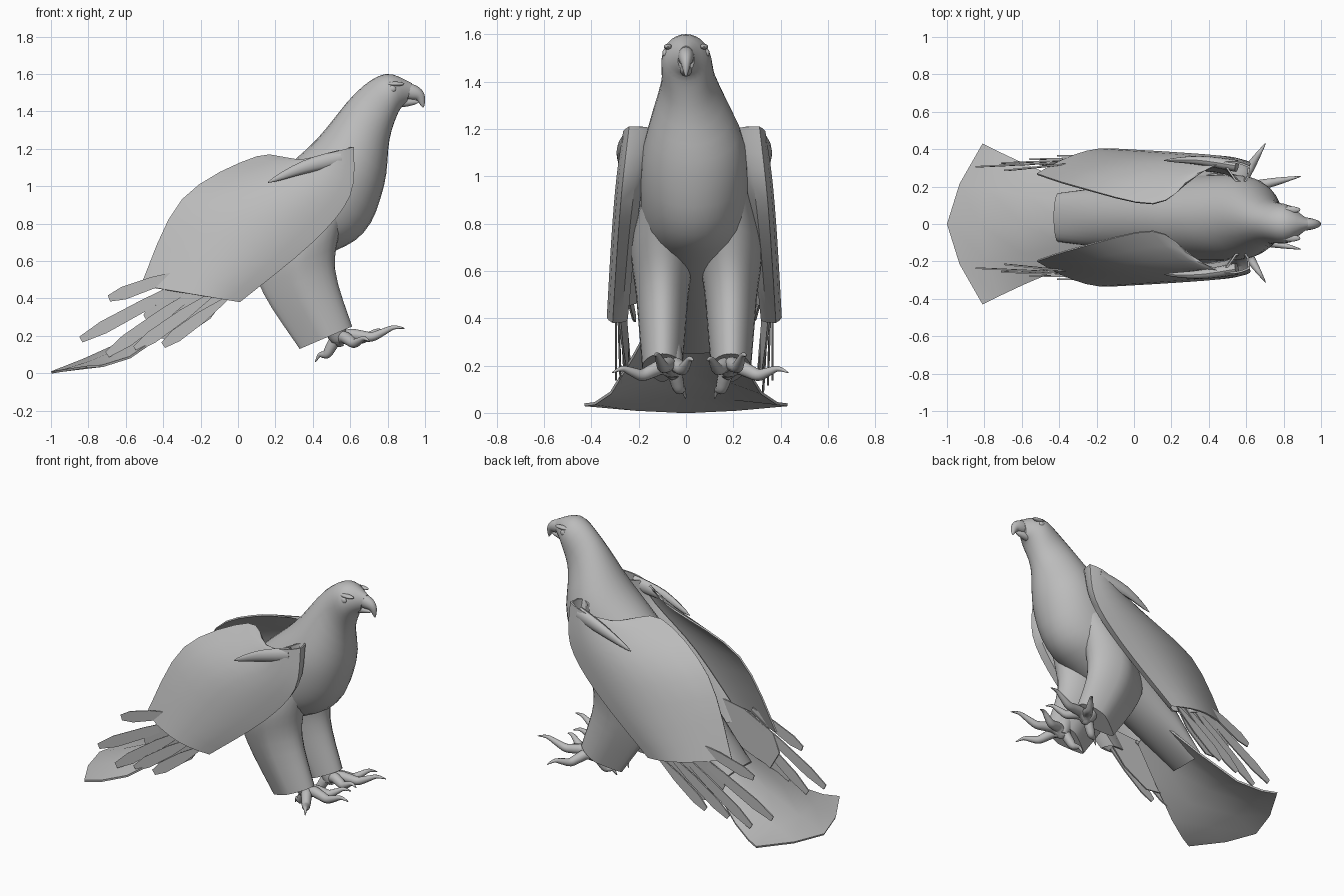
import bpy, bmesh
from math import sin, cos, pi, tau, radians
from mathutils import Vector

cube = bpy.data.objects.get("Cube")
if cube:
    bpy.data.objects.remove(cube)

grey = bpy.data.materials.new("plain grey")
colour = (0.5, 0.5, 0.5, 1)
grey.use_nodes = True
grey.diffuse_color = colour
grey.node_tree.nodes["Principled BSDF"].inputs["Base Color"].default_value = colour
parts = []


def resample(points, steps):
    """Smooth a list of equal-length points with a Catmull-Rom spline."""
    points = [Vector(point) for point in points]
    last = len(points) - 1
    smooth = []
    for i in range(last):
        start, end = points[i], points[i + 1]
        leave = (end - points[max(i - 1, 0)]) / 2
        arrive = (points[min(i + 2, last)] - start) / 2
        for k in range(steps):
            t = k / steps
            ease = t * t * (3 - 2 * t)
            smooth.append(start.lerp(end, ease) + leave * t * (1 - t) ** 2
                          - arrive * t * t * (1 - t))
    return smooth + [points[last]]


def build(name, rows, closed=False, thickness=0, twin=None):
    """Skin rows of points; twin is the sum of a point's y and its mirrored y."""
    bm = bmesh.new()
    grid = []
    for row in rows:
        grid.append([bm.verts.new((x, y if twin is None else twin - y, z)) for x, y, z in row])
    for row, following in zip(grid, grid[1:]):
        for j in range(len(row) if closed else len(row) - 1):
            k = (j + 1) % len(row)
            bm.faces.new((row[j], row[k], following[k], following[j]))
    if closed:
        bm.faces.new(grid[0])
        bm.faces.new(grid[-1])
    bmesh.ops.recalc_face_normals(bm, faces=bm.faces)
    if thickness:
        bmesh.ops.solidify(bm, geom=bm.faces[:], thickness=thickness)
    mesh = bpy.data.meshes.new(name)
    bm.to_mesh(mesh)
    bm.free()
    mesh.materials.append(grey)
    part = bpy.data.objects.new(name, mesh)
    bpy.context.collection.objects.link(part)
    parts.append(part)


def loft(name, sections, centre_y, taper=0, twin=None, sides=28):
    """Oval rings, each given as back x, back z, front x, front z, half width."""
    rows = []
    for back_x, back_z, front_x, front_z, width in resample(sections, 4):
        middle = Vector((back_x + front_x, 0, back_z + front_z)) / 2
        reach = Vector((back_x - front_x, 0, back_z - front_z)) / 2
        middle.y = centre_y(middle.z)
        row = []
        for i in range(sides):
            angle = tau * i / sides
            narrow = 1 - taper * max(cos(angle), 0)
            row.append(middle + reach * cos(angle) + Vector((0, width * narrow * sin(angle), 0)))
        rows.append(row)
    build(name, rows, closed=True, twin=twin)


def horn(name, path, radius, flat=1, twin=None, sides=12):
    """Round limb along a path, narrowing to a point."""
    path = resample(path, 4)
    last = len(path) - 1
    rows = []
    for i, point in enumerate(path):
        along = (path[min(i + 1, last)] - path[max(i - 1, 0)]).normalized()
        across = along.cross(Vector((0, 0, 1))).normalized()
        up = across.cross(along)
        size = radius * (1 - 0.95 * (i / last) ** 2)
        rows.append([point + size * (across * flat * cos(a) + up * sin(a))
                     for a in (tau * k / sides for k in range(sides))])
    build(name, rows, closed=True, twin=twin)


def ball(name, place, size):
    bpy.ops.mesh.primitive_uv_sphere_add(segments=16, ring_count=10, location=place)
    part = bpy.context.object
    part.name = name
    part.scale = size
    part.data.materials.append(grey)
    parts.append(part)


def feather(name, base, tip, width, twin):
    """Flat blade in the plane of the wing, with a blunt tip."""
    base, tip = Vector(base), Vector(tip)
    along = tip - base
    side = along.cross(Vector((0, 1, 0))).normalized() * width
    rows = []
    for reach, spread in ((0, 0.3), (0.4, 0.9), (0.8, 1), (1, 0.5)):
        rows.append([base + along * reach + side * spread * k for k in (-1, 0, 1)])
    build(name, rows, thickness=0.008, twin=twin)


# Head, neck and trunk in one skin; the trunk sits slightly to the left of the head
loft("body", [(0.93, 1.55, 0.9, 1.44, 0.035), (0.79, 1.6, 0.86, 1.4, 0.1),
              (0.63, 1.5, 0.81, 1.25, 0.12), (0.42, 1.25, 0.78, 1, 0.215),
              (0.2, 1.05, 0.67, 0.75, 0.23), (0, 0.85, 0.4, 0.6, 0.21),
              (-0.43, 0.31, -0.38, 0.25, 0.13)],
     centre_y=lambda z: 0.035 * min(max(1.5 - z, 0) * 3, 1))

# Hooked beak
horn("upper_beak", [(0.88, 0, 1.51), (0.94, 0, 1.5), (0.975, 0, 1.475), (0.99, 0, 1.42)],
     radius=0.045, flat=0.8)
horn("lower_beak", [(0.85, 0, 1.45), (0.97, 0, 1.45)], radius=0.03)

# Tail fan falling away from a centre ridge
ridge = [Vector(p) for p in ((-0.15, 0, 0.46), (-0.6, 0, 0.18), (-1, 0, 0.01))]
edge = [Vector(p) for p in ((-0.15, 0.14, 0.4), (-0.58, 0.32, 0.09), (-0.81, 0.43, 0.04))]
fan = []
for k in (-1, -0.5, 0, 0.5, 1):
    rail = []
    for inner, outer in zip(ridge, edge):
        point = inner.lerp(outer, abs(k) ** 1.5)
        point.y = outer.y * k
        rail.append(point)
    fan.append(resample(rail, 2))
build("tail", fan, thickness=0.012)

for side in ("right", "left"):
    mirrored = side == "left"
    sign = 1 if mirrored else -1
    wing_twin = 0.07 if mirrored else None
    leg_twin = 0.09 if mirrored else None
    foot_twin = 0.12 if mirrored else None

    # Eye under a brow
    ball(side + "_eye", (0.825, sign * 0.088, 1.52), (0.02, 0.012, 0.018))
    ball(side + "_brow", (0.84, sign * 0.076, 1.547), (0.05, 0.018, 0.012))

    # Folded wing: a thick front edge rolled under, the top curving over to the back edge
    front = resample([(0.62, -0.24, 1.21), (0.6, -0.27, 0.95),
                      (0.4, -0.29, 0.7), (0.01, -0.31, 0.38)], 4)
    back = resample([(0.3, -0.16, 1.13), (0.1, -0.04, 1.16),
                     (-0.3, -0.13, 0.93), (-0.52, -0.2, 0.47)], 4)
    rows = []
    for i, (lead, trail) in enumerate(zip(front, back)):
        roll = 0.1 - 0.04 * i / len(front)
        row = []
        for reach, tuck in ((0.4, 0.1), (0.25, 0.8), (0.1, 1), (0.02, 0.6)):
            row.append(lead.lerp(Vector((trail.x, lead.y, trail.z)), reach)
                       + Vector((0, roll * tuck, 0)))
        for k in range(9):
            t = k / 8
            point = lead.lerp(trail, t)
            point.y = lead.y + (trail.y - lead.y) * t ** 3 - 0.05 * sin(pi * t) * (1 - t)
            row.append(point)
        rows.append(row)
    build(side + "_wing", rows, thickness=0.01, twin=wing_twin)
    horn(side + "_shoulder", [(0.55, -0.24, 1.15), (0.35, -0.27, 1.1), (0.16, -0.27, 1.02)],
         radius=0.045, flat=0.7, twin=wing_twin)

    # Flight feathers spread from the wing's end, under a broad covert
    feather(side + "_covert", (-0.04, -0.29, 0.5), (-0.47, -0.25, 0.25), 0.14, wing_twin)
    tips = ((-0.69, 0.4), (-0.84, 0.18), (-0.7, 0.1), (-0.55, 0.13), (-0.4, 0.15))
    for i, (x, z) in enumerate(tips):
        base = (-0.3 + 0.06 * i, -0.26 - 0.01 * i, 0.54 - 0.035 * i)
        feather(f"{side}_flight_feather_{i}", base, (x, -0.22 - 0.02 * i, z), 0.035, wing_twin)

    # Feathered leg, thinner towards the rear
    loft(side + "_leg", [(0.22, 0.9, 0.62, 0.97, 0.08), (0.1, 0.6, 0.55, 0.78, 0.13),
                         (0.14, 0.42, 0.52, 0.55, 0.11), (0.33, 0.13, 0.61, 0.25, 0.085)],
         centre_y=lambda z: -0.1, taper=0.6, twin=leg_twin)

    # Foot: ankle and four arched, clawed toes
    hub = Vector((0.54, -0.06, 0.18))
    horn(side + "_ankle", [hub + Vector((-0.04, -0.02, 0.1)), hub, hub - Vector((0, 0, 0.04))],
         radius=0.06, twin=foot_twin)
    for toe, heading, length, rise in (("front", -12, 0.36, 0.06), ("outer", -57, 0.3, -0.01),
                                       ("inner", 20, 0.27, 0.04), ("hind", 155, 0.14, -0.12)):
        angle = radians(heading)
        path = []
        for k in range(7):
            t = k / 6
            path.append(hub + Vector((length * t * cos(angle), length * t * sin(angle),
                                      rise * t + 0.015 * sin(3 * pi * t))))
        horn(f"{side}_{toe}_toe", path, radius=0.033, twin=foot_twin)

# Smooth shading that keeps the feather edges sharp
bpy.ops.object.select_all(action="DESELECT")
for part in parts:
    part.select_set(True)
bpy.context.view_layer.objects.active = parts[0]
bpy.ops.object.shade_smooth_by_angle(angle=radians(40))
